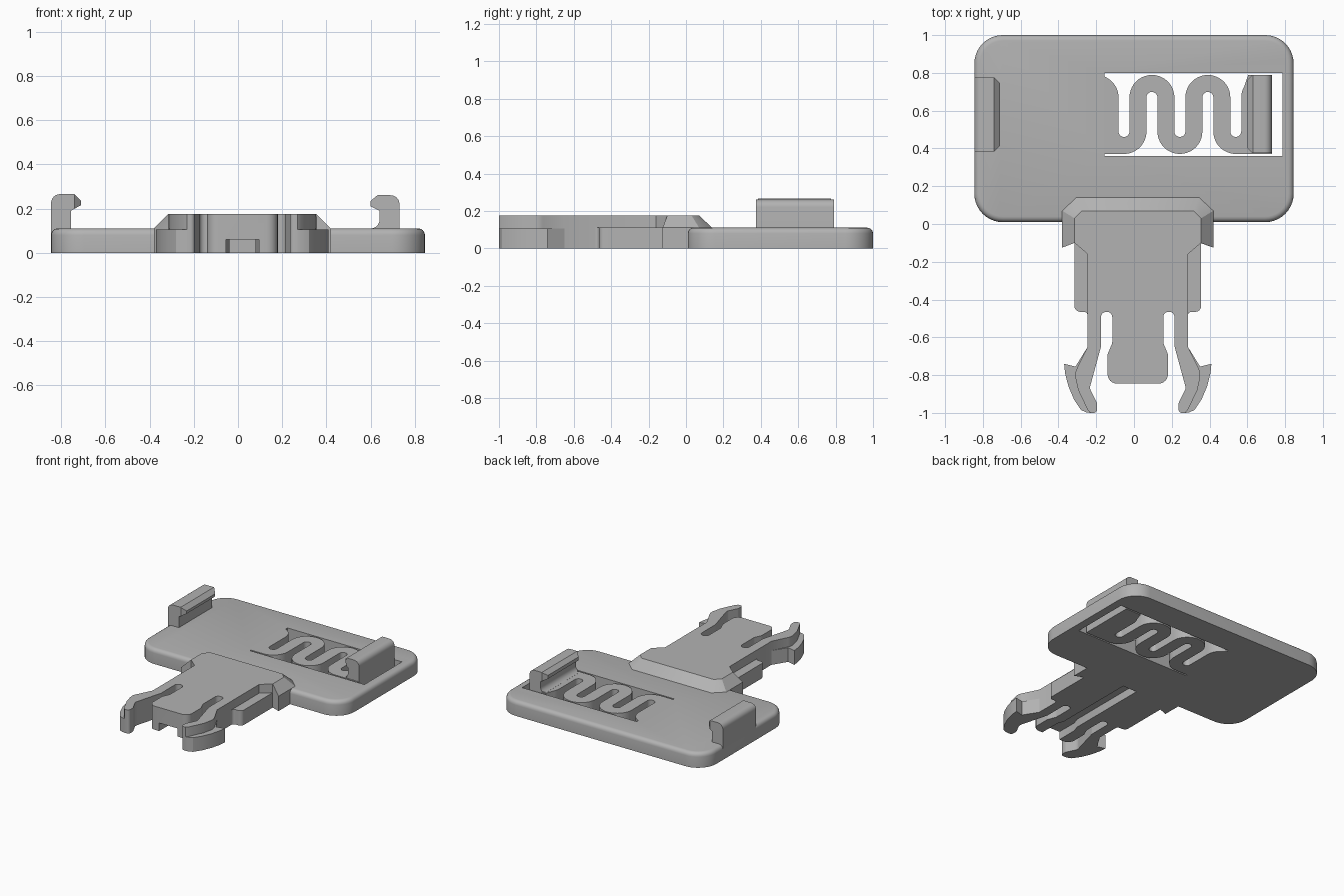
import bpy, bmesh, math
from mathutils import Vector

old = bpy.data.objects.get("Cube")
if old:
    bpy.data.objects.remove(old)

MID = 0.02          # centre line of the buckle
LOW, HIGH = 0.11, 0.175

grey = bpy.data.materials.new("grey plastic")
grey.use_nodes = True
grey.diffuse_color = (0.45, 0.45, 0.45, 1)
grey.node_tree.nodes["Principled BSDF"].inputs["Base Color"].default_value = grey.diffuse_color


def finish(name, bm):
    bmesh.ops.recalc_face_normals(bm, faces=bm.faces)
    mesh = bpy.data.meshes.new(name)
    bm.to_mesh(mesh)
    bm.free()
    mesh.materials.append(grey)
    obj = bpy.data.objects.new(name, mesh)
    bpy.context.collection.objects.link(obj)
    return obj


def loft_bm(loops):
    """Closed solid through matching loops of 3D points."""
    bm = bmesh.new()
    rings = [[bm.verts.new(p) for p in loop] for loop in loops]
    n = len(rings[0])
    for a, b in zip(rings, rings[1:]):
        for i in range(n):
            j = (i + 1) % n
            bm.faces.new((a[i], a[j], b[j], b[i]))
    bm.faces.new(rings[0])
    bm.faces.new(rings[-1])
    return bm


def prism(name, pts, z0, z1):
    return finish(name, loft_bm([[(x, y, z) for x, y in pts] for z in (z0, z1)]))


def arc(cx, cy, r, a0, a1, n=12):
    angles = [math.radians(a0 + (a1 - a0) * i / n) for i in range(n + 1)]
    return [(cx + r * math.cos(a), cy + r * math.sin(a)) for a in angles]


def rounded(pts, n=6):
    """Outline with true arcs at the corners that carry a radius."""
    out = []
    for i, p in enumerate(pts):
        c = Vector(p[:2])
        if len(p) < 3:
            out.append(tuple(c))
            continue
        a = (Vector(pts[i - 1][:2]) - c).normalized()
        b = (Vector(pts[(i + 1) % len(pts)][:2]) - c).normalized()
        half = a.angle(b) / 2
        centre = c + (a + b).normalized() * p[2] / math.sin(half)
        start = c + a * p[2] / math.tan(half) - centre
        end = c + b * p[2] / math.tan(half) - centre
        a0 = math.atan2(start.y, start.x)
        turn = (math.atan2(end.y, end.x) - a0 + math.pi) % math.tau - math.pi
        out += arc(*centre, p[2], math.degrees(a0), math.degrees(a0 + turn), n)
    return out


def side(pts, s):
    return [(MID + s * u, y) for u, y in pts]


def both(half):
    return side(half, -1) + side(half, 1)[::-1]


def box(name, x0, x1, y0, y1, z0, z1):
    return prism(name, [(x0, y0), (x1, y0), (x1, y1), (x0, y1)], z0, z1)


def cut(obj, cutter):
    mod = obj.modifiers.new("cut", "BOOLEAN")
    mod.operation, mod.solver, mod.object = "DIFFERENCE", "EXACT", cutter
    bpy.context.view_layer.objects.active = obj
    bpy.ops.object.modifier_apply(modifier=mod.name)


# Base plate with rounded corners, a soft top rim and a window
def plate_loop(inset, z):
    x, y0, y1, r = 0.845 - inset, 0.01 + inset, 1 - inset, 0.15 - inset
    pts = rounded([(-x, y0, r), (x, y0, r), (x, y1, r), (-x, y1, r)], 10)
    return [(px, py, z) for px, py in pts]


RIM = 0.03
rim = [math.radians(a) for a in (0, 22.5, 45, 67.5, 90)]
plate = finish("base_plate", loft_bm([plate_loop(0, 0)] + [
    plate_loop(RIM * (1 - math.cos(a)), LOW - RIM + RIM * math.sin(a)) for a in rim]))
window = box("window_cutter", -0.155, 0.785, 0.36, 0.80, -0.1, 0.3)
cut(plate, window)

# Serpentine spring: a constant-width strip along a winding path
PITCH, R, WIDTH = 0.148, 0.074, 0.045
X0, YB, YT = -0.053, 0.49, 0.67
path = [(-0.16, YB - R)] + arc(X0, YB, R, -90, 0)
for k in range(1, 4):
    cx = X0 + k * PITCH
    path += arc(cx, YT, R, 180, 0, 20) if k % 2 else arc(cx, YB, R, 180, 360, 20)
X1 = X0 + 4 * PITCH
path += arc(X1, YB, R, 180, 270) + [(0.65, YB - R)]
left, right = [], []
for i, p in enumerate(path):
    t = Vector(path[min(i + 1, len(path) - 1)]) - Vector(path[max(i - 1, 0)])
    n = Vector((-t.y, t.x)).normalized() * WIDTH
    left.append(tuple(Vector(p) + n))
    right.append(tuple(Vector(p) - n))
prism("spring", left + right[::-1], 0, LOW)

# Spring ends: flared root on the plate and foot under the moving clip
inner = R - WIDTH
bottom = YB - R - WIDTH
prism("spring_root", [(-0.16, bottom), (X0, bottom)] + arc(X0, YB, inner, 270, 180, 6)
      + arc(X0 - PITCH, YT, R + WIDTH, 0, 68), 0, LOW)
prism("spring_foot", [(0.73, bottom), (0.73, 0.79), (0.605, 0.79)]
      + arc(X1 + PITCH, YT, R + WIDTH, 150, 180, 5)
      + arc(X1, YB, inner, 0, -90, 6) + [(X1, bottom)], 0, LOW)


# Clips: hooked profiles run along y, hook ends trimmed at an angle
def clip(name, profile, y0, y1, tip, s):
    bm = loft_bm([[(x, y, z) for x, z in rounded(profile)] for y in (y0, y1)])
    for y, d in ((y0, -1), (y1, 1)):
        bmesh.ops.bisect_plane(bm, geom=bm.verts[:] + bm.edges[:] + bm.faces[:],
                               plane_co=(tip - s * 0.028, y, 0.2),
                               plane_no=(s, d, 0), clear_outer=True)
        bmesh.ops.holes_fill(bm, edges=[e for e in bm.edges if e.is_boundary])
    finish(name, bm)


clip("right_fixed_clip", [(-0.845, 0.04), (-0.845, 0.265, 0.04), (-0.74, 0.265),
                          (-0.71, 0.235), (-0.71, 0.215), (-0.755, 0.19), (-0.755, 0.04)],
     0.385, 0.775, -0.71, 1)
# The moving clip has a concave fillet at its root
clip("left_moving_clip", [(0.73, 0.05), (0.73, 0.26, 0.04), (0.63, 0.26), (0.6, 0.235),
                          (0.6, 0.21), (0.64, 0.19)] + arc(0.6, 0.15, 0.04, 0, -80, 6)
     + [(0.605, 0.05)], 0.375, 0.79, 0.6, -1)

# Buckle deck: body, two flexing arms and the centre tongue in one outline
deck_half = rounded([
    (0, 0.05), (0.335, 0.03), (0.335, -0.10), (0.265, -0.16), (0.265, -0.65),
    (0.335, -0.79, 0.08), (0.315, -0.88), (0.265, -0.985), (0.25, -1.0),
    (0.215, -1.0, 0.02), (0.215, -0.95, 0.03), (0.255, -0.87, 0.04), (0.195, -0.65, 0.05),
    (0.195, -0.465, 0.028), (0.135, -0.465, 0.028), (0.135, -0.63, 0.04),
    (0.16, -0.69, 0.04), (0.16, -0.845, 0.05), (0, -0.845)])
deck = prism("buckle_deck", both(deck_half), 0, HIGH)

# Collar that blends the buckle into the plate with sloped sides
foot = both([(0.32, -0.10), (0.335, -0.10), (0.40, -0.125), (0.40, 0.07), (0.325, 0.14)])
crown = both([(0.32, -0.10), (0.33, -0.10), (0.335, -0.10), (0.335, 0.03), (0.295, 0.07)])
collar = finish("buckle_collar", loft_bm([[(x, y, z) for x, y in pts] for pts, z in
                                          ((foot, 0), (foot, LOW), (crown, HIGH))]))

# Groove under the tongue and body, slightly wider at its mouth
groove = prism("groove_cutter", both([(0.058, -0.02), (0.058, -0.64), (0.075, -0.69),
                                      (0.075, -0.9)]), -0.05, 0.06)
for part in (deck, collar):
    cut(part, groove)
for cutter in (window, groove):
    bpy.data.objects.remove(cutter)

# Low side flanges and barbs on both sides
flange = rounded([(0.25, 0.0), (0.335, 0.0), (0.335, -0.465, 0.03),
                  (0.265, -0.465, 0.02), (0.265, -0.50), (0.25, -0.50)])
barb = [(0.25, -0.65), (0.265, -0.65), (0.33, -0.755), (0.39, -0.74), (0.385, -0.79),
        (0.367, -0.86), (0.337, -0.93), (0.30, -0.985), (0.27, -0.998), (0.25, -1.0),
        (0.25, -0.97), (0.29, -0.87)]
for label, s in (("right", -1), ("left", 1)):
    prism(label + "_flange", side(flange, s), 0, LOW)
    prism(label + "_barb", side(barb, s), 0, LOW - 0.005)

# Smooth the curves while keeping hard edges
for obj in bpy.context.collection.objects:
    if obj.type == "MESH" and grey.name in obj.data.materials:
        bpy.ops.object.select_all(action="DESELECT")
        obj.select_set(True)
        bpy.context.view_layer.objects.active = obj
        bpy.ops.object.shade_smooth_by_angle(angle=math.radians(30))
